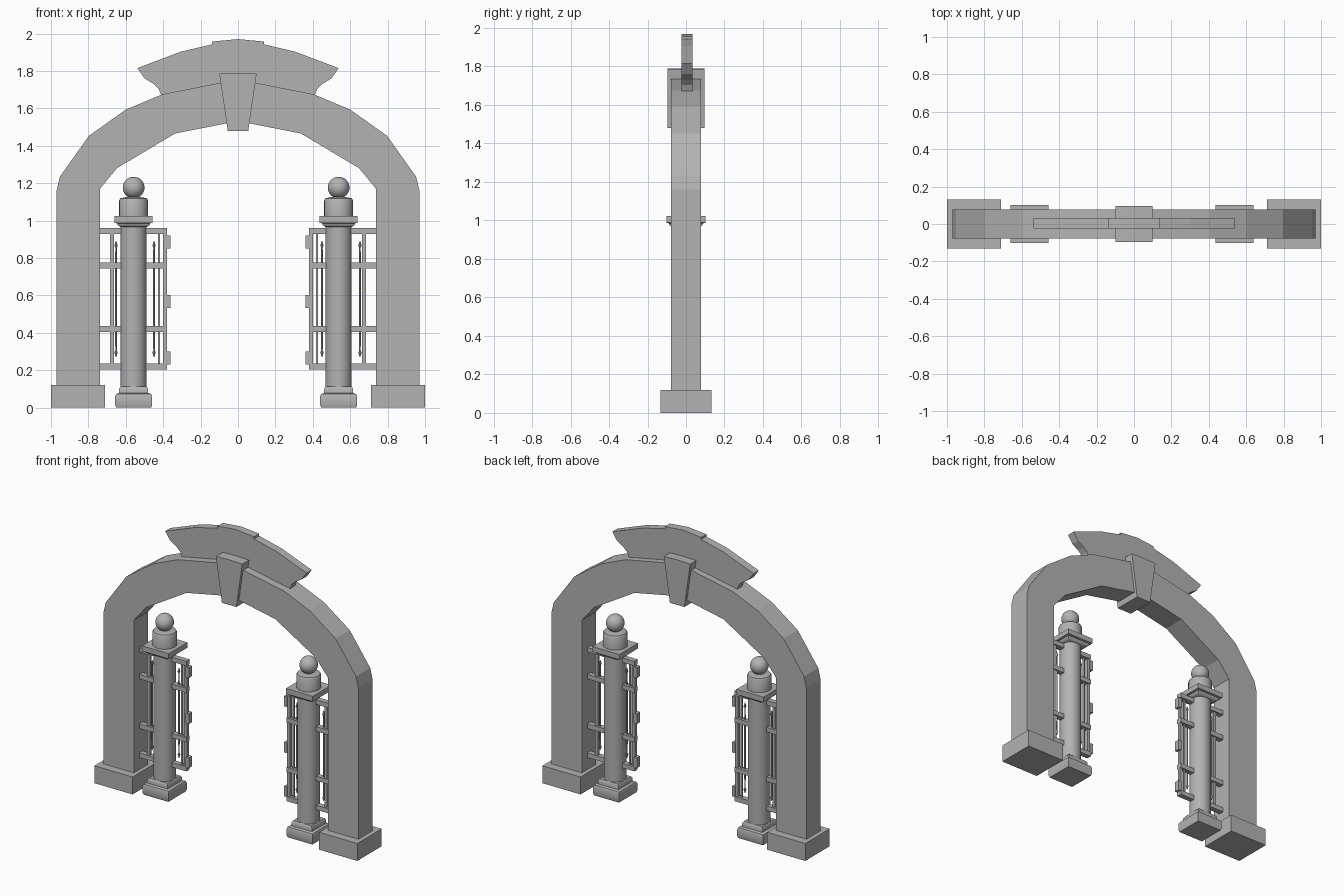
import bpy, bmesh, math
from mathutils import Matrix

cube = bpy.data.objects.get("Cube")
if cube:
    bpy.data.objects.remove(cube, do_unlink=True)

stone = bpy.data.materials.new("grey stone")
stone.use_nodes = True
GREY = (0.45, 0.45, 0.45, 1)
stone.diffuse_color = GREY
stone.node_tree.nodes["Principled BSDF"].inputs["Base Color"].default_value = GREY


def finish(bm, name, smooth=False):
    bmesh.ops.recalc_face_normals(bm, faces=bm.faces)
    mesh = bpy.data.meshes.new(name)
    bm.to_mesh(mesh)
    bm.free()
    mesh.materials.append(stone)
    ob = bpy.data.objects.new(name, mesh)
    bpy.context.collection.objects.link(ob)
    if smooth:
        bpy.ops.object.select_all(action='DESELECT')
        ob.select_set(True)
        bpy.context.view_layer.objects.active = ob
        bpy.ops.object.shade_smooth_by_angle(angle=math.radians(40))
    return ob


def add_box(bm, x0, x1, y0, y1, z0, z1):
    m = Matrix.Translation(((x0 + x1) / 2, (y0 + y1) / 2, (z0 + z1) / 2))
    m = m @ Matrix.Diagonal((abs(x1 - x0), y1 - y0, z1 - z0, 1))
    bmesh.ops.create_cube(bm, size=1, matrix=m)


def slab(name, half, y0, y1):
    """Extrude a symmetric x-z outline, given as its right half, along y."""
    outline = half + [(-x, z) for x, z in reversed(half) if x > 0]
    bm = bmesh.new()
    face = bm.faces.new([bm.verts.new((x, y0, z)) for x, z in outline])
    ext = bmesh.ops.extrude_face_region(bm, geom=[face])["geom"]
    bmesh.ops.translate(bm, vec=(0, y1 - y0, 0),
                        verts=[v for v in ext if isinstance(v, bmesh.types.BMVert)])
    return finish(bm, name)


def lathe(bm, profile, x, sides):
    """Stack rings of (radius, z); four sides give a square of that half width."""
    grow, turn = (math.sqrt(2), math.pi / 4) if sides == 4 else (1, 0)
    rings = []
    for r, z in profile:
        rings.append([bm.verts.new((x + r * grow * math.cos(turn + math.tau * i / sides),
                                    r * grow * math.sin(turn + math.tau * i / sides), z))
                      for i in range(sides)])
    for a, b in zip(rings, rings[1:]):
        for i in range(sides):
            j = (i + 1) % sides
            bm.faces.new((a[i], a[j], b[j], b[i]))
    bm.faces.new(rings[0])
    bm.faces.new(rings[-1])


# Main arch with both legs
outer = [(0, 1.745), (0.10, 1.735), (0.405, 1.675), (0.60, 1.593), (0.797, 1.453),
         (0.952, 1.235), (0.97, 1.16), (0.97, 0.10)]
inner = [(0.738, 0.10), (0.738, 1.17), (0.647, 1.28), (0.337, 1.465), (0.05, 1.522), (0, 1.525)]
slab("arch", outer + inner, -0.077, 0.077)

# Keystone wedge and crest above the arch
slab("keystone", [(0, 1.79), (0.10, 1.787), (0.055, 1.48)], -0.097, 0.097)
slab("crest", [(0, 1.97), (0.138, 1.957), (0.138, 1.942), (0.305, 1.903), (0.538, 1.815),
               (0.50, 1.76), (0.45, 1.73), (0.425, 1.705), (0.41, 1.67), (0.20, 1.69),
               (0, 1.70)], -0.023, 0.033)

for side, sx, cx in (("left", 1, 0.538), ("right", -1, -0.558)):
    # Block under the arch leg
    bm = bmesh.new()
    add_box(bm, sx * 0.71, sx * 1.0, -0.132, 0.132, 0, 0.12)
    finish(bm, side + "_arch_base")

    # Round column with square base and capital
    bm = bmesh.new()
    lathe(bm, [(0.07, 0.09), (0.07, 0.99)], cx, 32)
    finish(bm, side + "_column_shaft", True)

    bm = bmesh.new()
    lathe(bm, [(0.094, 0), (0.099, 0.015), (0.099, 0.06), (0.094, 0.072), (0.078, 0.078),
               (0.078, 0.1), (0.07, 0.112)], cx, 4)
    finish(bm, side + "_column_base", True)

    bm = bmesh.new()
    lathe(bm, [(0.07, 0.965), (0.085, 0.975), (0.088, 0.985), (0.102, 0.988),
               (0.102, 1.024)], cx, 4)
    finish(bm, side + "_column_capital", True)

    # Drum and ball on top
    bm = bmesh.new()
    lathe(bm, [(0.077, 1.02), (0.077, 1.108), (0.071, 1.119), (0.04, 1.125)], cx, 32)
    finish(bm, side + "_column_drum", True)

    bm = bmesh.new()
    bmesh.ops.create_uvsphere(bm, u_segments=32, v_segments=16, radius=0.058,
                              matrix=Matrix.Translation((cx, 0, 1.176)))
    finish(bm, side + "_ball_finial", True)

    # Gate rails, upright bars and hinges
    bm = bmesh.new()
    for z in (0.219, 0.419, 0.759, 0.944):
        add_box(bm, sx * 0.38, sx * 0.74, -0.018, 0.018, z - 0.016, z + 0.016)
    for x, w in ((0.391, 0.011), (0.423, 0.006), (0.674, 0.010)):
        add_box(bm, sx * (x - w), sx * (x + w), -w, w, 0.205, 0.955)
    for z in (0.265, 0.568, 0.885):
        add_box(bm, sx * 0.362, sx * 0.385, -0.018, 0.018, z - 0.035, z + 0.035)
    finish(bm, side + "_gate_frame")

    # Slim spindles with pointed, beaded ends
    bm = bmesh.new()
    half = [(0.002, 0.31), (0.009, 0.285), (0.004, 0.275), (0.005, 0.2)]
    profile = [(r, 0.58 - h) for r, h in half] + [(r, 0.58 + h) for r, h in reversed(half)]
    for x in (0.449, 0.652):
        lathe(bm, profile, sx * x, 8)
    finish(bm, side + "_gate_spindles", True)
